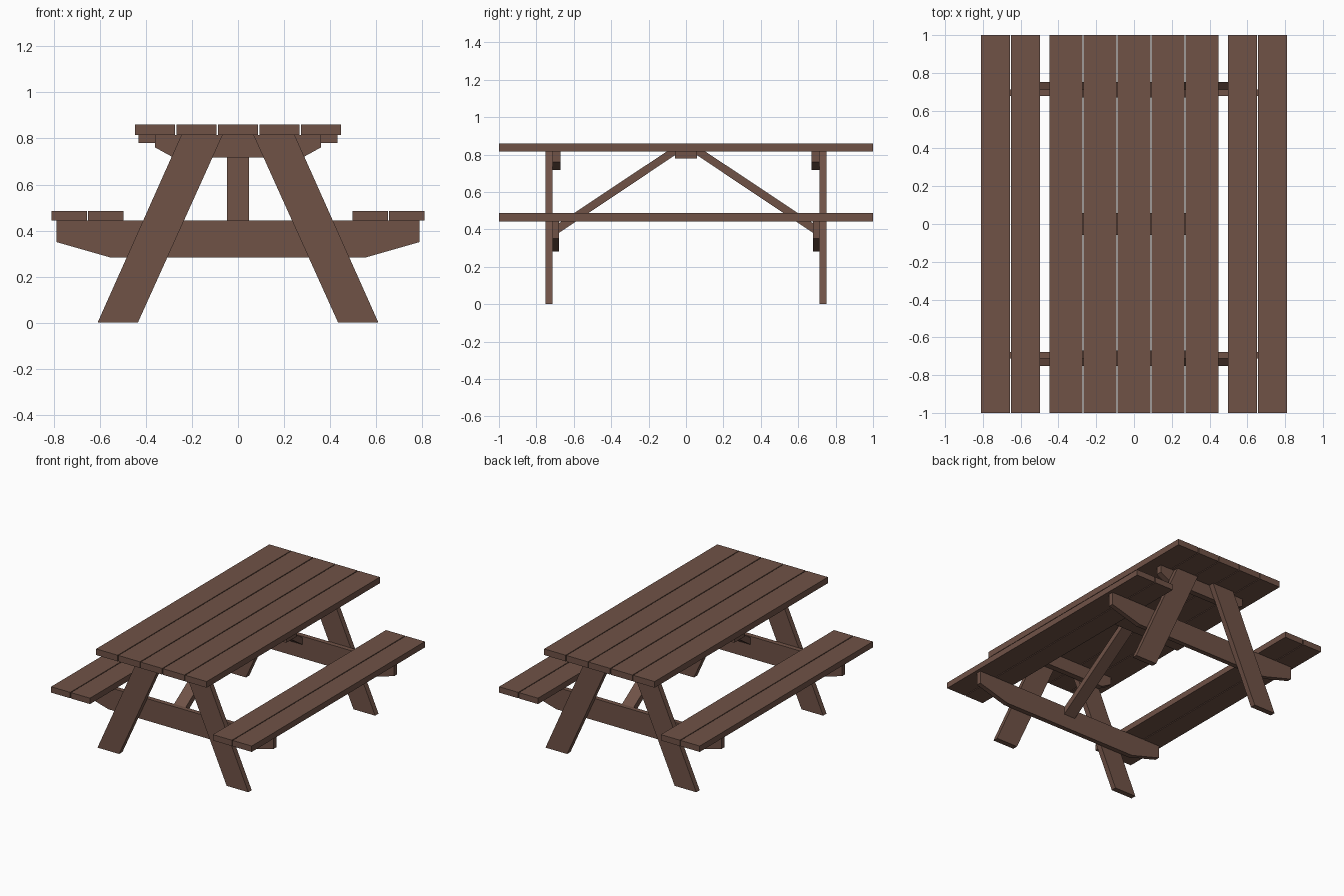
import bpy

if "Cube" in bpy.data.objects:
    bpy.data.objects.remove(bpy.data.objects["Cube"])

wood = bpy.data.materials.new("brown wood")
wood.diffuse_color = (0.16, 0.085, 0.062, 1)
wood.use_nodes = True
wood.node_tree.nodes["Principled BSDF"].inputs["Base Color"].default_value = wood.diffuse_color


def prism(name, profile, lo, hi, axis):
    """Extrude a profile along x (profile is y,z) or along y (profile is x,z)."""
    def place(p, d):
        return (d, p[0], p[1]) if axis == 'x' else (p[0], d, p[1])
    n = len(profile)
    verts = [place(p, d) for d in (lo, hi) for p in profile]
    faces = [tuple(range(n)), tuple(range(n, 2 * n))]
    faces += [(i, (i + 1) % n, n + (i + 1) % n, n + i) for i in range(n)]
    mesh = bpy.data.meshes.new(name)
    mesh.from_pydata(verts, [], faces)
    mesh.materials.append(wood)
    ob = bpy.data.objects.new(name, mesh)
    bpy.context.collection.objects.link(ob)
    # consistent outward normals
    import bmesh
    bm = bmesh.new()
    bm.from_mesh(mesh)
    bmesh.ops.recalc_face_normals(bm, faces=bm.faces)
    bm.to_mesh(mesh)
    bm.free()
    return ob


def plank(name, x, width, z0, z1, y0=-1.0, y1=1.0):
    a, b = x - width / 2, x + width / 2
    return prism(name, [(a, z0), (b, z0), (b, z1), (a, z1)], y0, y1, 'y')


def beam_profile(half_top, half_bottom, z_top, z_mid, z_bottom):
    right = [(half_bottom, z_bottom), (half_top, z_mid), (half_top, z_top)]
    return right + [(-x, z) for x, z in reversed(right)]


# Table top boards
for i in range(5):
    plank(f"top_board_{i + 1}", (i - 2) * 0.18, 0.174, 0.815, 0.86)

# Seat boards, two on each side
for side, s in (("left", -1), ("right", 1)):
    for label, x in (("inner", 0.574), ("outer", 0.734)):
        plank(f"{side}_{label}_seat_board", s * x, 0.154, 0.443, 0.486)

# Batten under the middle of the top
plank("middle_batten", 0, 0.864, 0.78, 0.815, -0.058, 0.058)

for end, e in (("front", -1), ("back", 1)):
    # Splayed legs
    for side, s in (("left", -1), ("right", 1)):
        leg = [(s * 0.61, 0), (s * 0.435, 0), (s * 0.067, 0.815), (s * 0.246, 0.815)]
        prism(f"{end}_{side}_leg", leg, e * 0.713, e * 0.752, 'y')
    # Cross beams that carry the top and the seats
    prism(f"{end}_top_support", beam_profile(0.36, 0.28, 0.815, 0.761, 0.717),
          e * 0.67, e * 0.713, 'y')
    prism(f"{end}_seat_support", beam_profile(0.788, 0.55, 0.443, 0.35, 0.282),
          e * 0.678, e * 0.713, 'y')
    # Diagonal brace from the seat support up to the batten
    brace = [(0.105, 0.815), (0.058, 0.815), (0.058, 0.797), (0.678, 0.382), (0.678, 0.434)]
    prism(f"{end}_brace", [(e * y, z) for y, z in brace], -0.047, 0.047, 'x')
